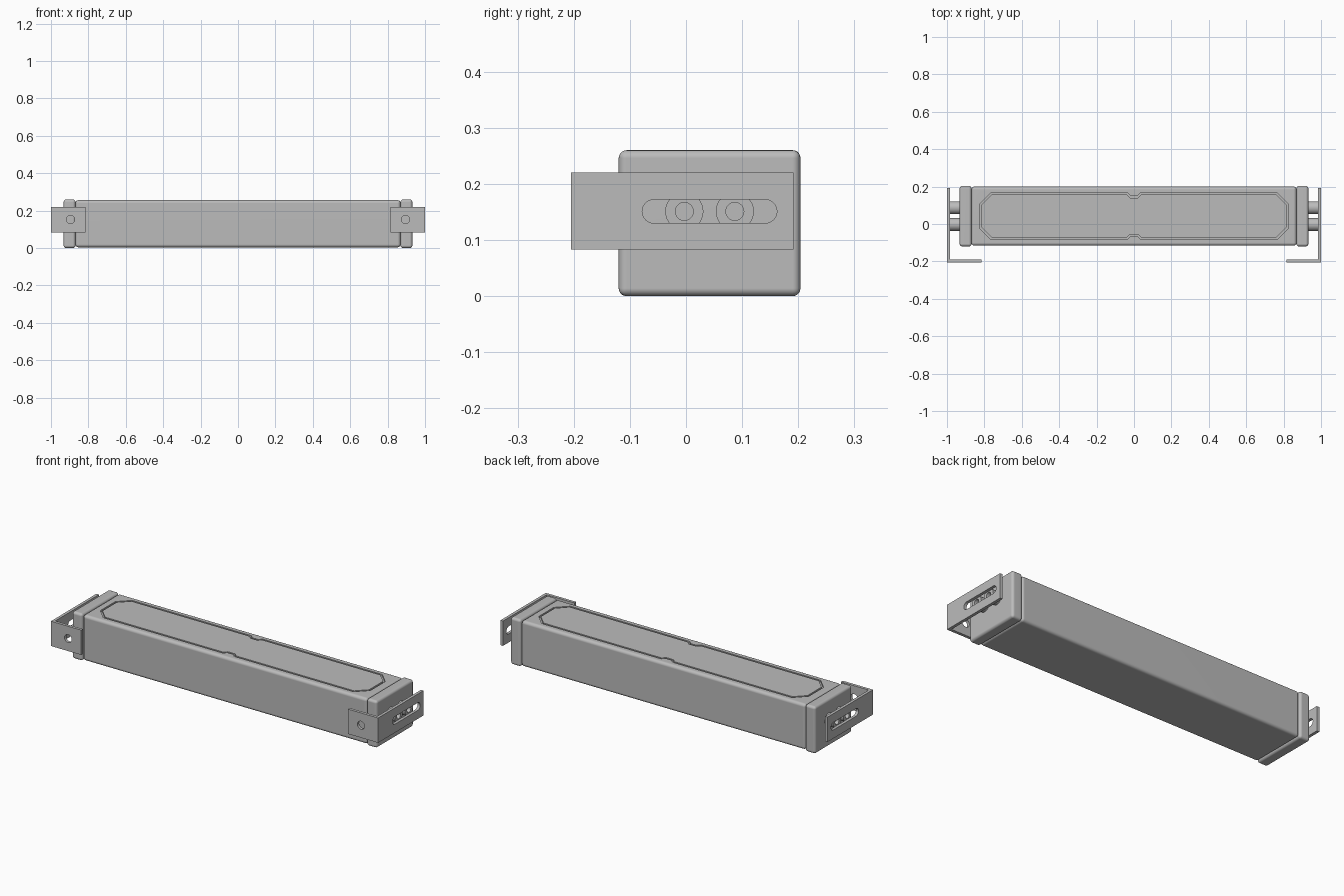
import bpy, bmesh, math
from mathutils import Vector

cube = bpy.data.objects.get("Cube")
if cube:
    bpy.data.objects.remove(cube, do_unlink=True)

GREY = (0.5, 0.5, 0.5, 1.0)
metal = bpy.data.materials.new("grey metal")
metal.use_nodes = True
metal.diffuse_color = GREY
metal.node_tree.nodes["Principled BSDF"].inputs["Base Color"].default_value = GREY


def finish(name, bm):
    bmesh.ops.recalc_face_normals(bm, faces=bm.faces[:])
    mesh = bpy.data.meshes.new(name)
    bm.to_mesh(mesh)
    bm.free()
    mesh.materials.append(metal)
    obj = bpy.data.objects.new(name, mesh)
    bpy.context.collection.objects.link(obj)
    return obj


def activate(obj):
    bpy.ops.object.select_all(action='DESELECT')
    obj.select_set(True)
    bpy.context.view_layer.objects.active = obj


def smooth(obj):
    activate(obj)
    bpy.ops.object.shade_smooth_by_angle(angle=math.radians(35))


def rounded_box(name, lo, hi, radius):
    bm = bmesh.new()
    bmesh.ops.create_cube(bm, size=1)
    lo, hi = Vector(lo), Vector(hi)
    for v in bm.verts:
        v.co = (lo + hi) / 2 + v.co * (hi - lo)
    bmesh.ops.bevel(bm, geom=bm.edges[:], offset=radius, segments=5,
                    profile=0.5, affect='EDGES')
    return finish(name, bm)


def prism(name, outline, start, end, axis):
    """Extrude a 2D outline along one axis; the outline uses the other two."""
    def place(p, d):
        co = list(p)
        co.insert("xyz".index(axis), d)
        return co
    bm = bmesh.new()
    face = bm.faces.new([bm.verts.new(place(p, start)) for p in outline])
    out = bmesh.ops.extrude_face_region(bm, geom=[face])
    for v in out["geom"]:
        if isinstance(v, bmesh.types.BMVert):
            v.co["xyz".index(axis)] = end
    return finish(name, bm)


def stadium(u, v, half, r, n=16):
    """Round-ended slot outline; a circle when half is zero."""
    pts = []
    for s in (1, -1):
        for i in range(n + (half > 0)):
            a = math.pi * (i / n - 0.5)
            pts.append((u + s * (half + r * math.cos(a)), v + s * r * math.sin(a)))
    return pts


def cut(obj, cutter):
    mod = obj.modifiers.new("cut", 'BOOLEAN')
    mod.operation = 'DIFFERENCE'
    mod.solver = 'EXACT'
    mod.object = cutter
    cutter.hide_render = True
    activate(obj)
    bpy.ops.object.modifier_apply(modifier=mod.name)
    bpy.data.objects.remove(cutter, do_unlink=True)


MID_Y = 0.042


def lid_outline(gap):
    """Chamfered rectangle with a small notch in the middle of each long side."""
    hx, hy, c = 0.825 - gap, 0.125 - gap, 0.06 - 0.59 * gap
    w = 0.4 * gap
    quarter = [(hx, hy - c), (hx - c, hy), (0.035 + w, hy), (0.018 + w, hy - 0.017)]
    half = quarter + [(-x, y) for x, y in reversed(quarter)]
    return [(x, y + MID_Y) for x, y in half + [(-x, -y) for x, y in half]]


# Long housing with a grooved lid on top
body = rounded_box("housing", (-0.869, -0.116, 0.004), (0.869, 0.2, 0.256), 0.016)
cut(body, prism("lid_pocket", lid_outline(0), 0.246, 0.3, 'z'))
smooth(body)
body.modifiers.new("flat shading weights", 'WEIGHTED_NORMAL').keep_sharp = True
prism("lid_panel", lid_outline(0.01), 0.24, 0.256, 'z')

for side, s in (("left", 1), ("right", -1)):
    # End cap
    x0, x1 = sorted((s * 0.869, s * 0.932))
    cap = rounded_box(side + "_end_cap", (x0, -0.12, 0), (x1, 0.204, 0.26), 0.014)
    smooth(cap)
    cap.modifiers.new("flat shading weights", 'WEIGHTED_NORMAL').keep_sharp = True

    # Angled mounting bracket with a slot and a screw hole
    profile = [(1, -0.205), (1, 0.192), (0.984, 0.192), (0.984, -0.189),
               (0.815, -0.189), (0.815, -0.205)]
    bracket = prism(side + "_bracket", [(s * x, y) for x, y in profile],
                    0.083, 0.22, 'z')
    cut(bracket, prism("slot", stadium(MID_Y, 0.151, 0.099, 0.021),
                       s * 0.95, s * 1.05, 'x'))
    cut(bracket, prism("screw_hole", stadium(s * 0.895, 0.152, 0, 0.022),
                       -0.25, -0.15, 'y'))
    smooth(bracket)

    # Hollow spacers between cap and bracket
    for place, y in (("front", -0.003), ("rear", 0.087)):
        spacer = prism(f"{side}_{place}_spacer", stadium(y, 0.151, 0, 0.034),
                       s * 0.925, s * 0.984, 'x')
        cut(spacer, prism("bore", stadium(y, 0.151, 0, 0.016),
                          s * 0.935, s * 1.05, 'x'))
        smooth(spacer)
